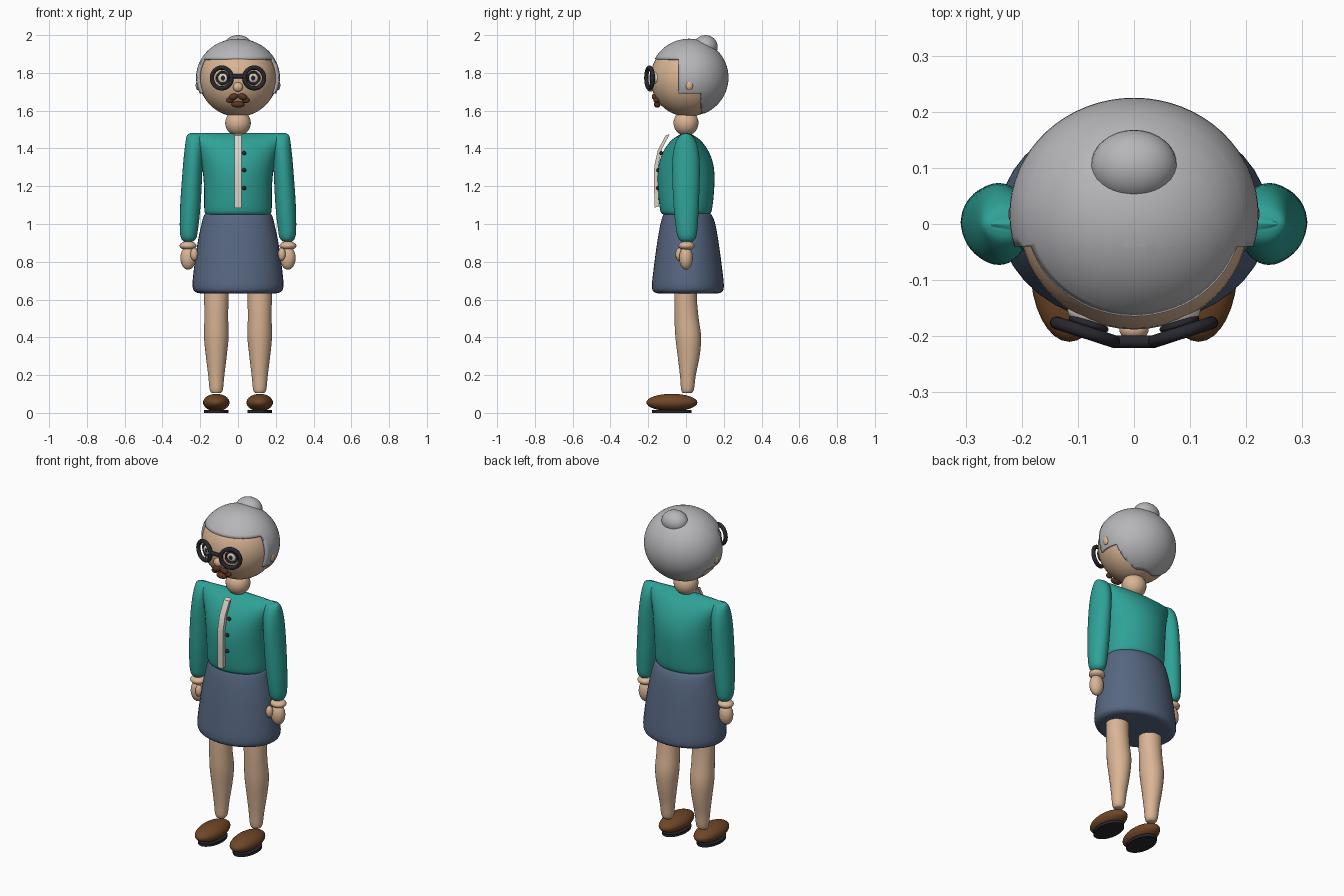
import bpy, bmesh
from math import sin, cos, pi, radians
from mathutils import Matrix, Vector, Euler

cube = bpy.data.objects.get("Cube")
if cube:
    bpy.data.objects.remove(cube, do_unlink=True)


def material(name, r, g, b):
    m = bpy.data.materials.new(name)
    m.use_nodes = True
    m.diffuse_color = (r, g, b, 1)
    node = next(n for n in m.node_tree.nodes if n.type == 'BSDF_PRINCIPLED')
    node.inputs["Base Color"].default_value = (r, g, b, 1)
    node.inputs["Roughness"].default_value = 0.7
    return m


SKIN = material("skin", .70, .46, .30)
HAIR = material("grey hair", .47, .47, .49)
TEAL = material("teal knit", .028, .36, .31)
SKIRT = material("slate blue", .095, .135, .22)
SHOE = material("brown leather", .16, .062, .02)
BLACK = material("black", .02, .02, .027)
CREAM = material("cream", .72, .65, .58)
LIPS = material("dark brown", .11, .035, .015)


def finish(name, bm, mat, angle=45):
    bmesh.ops.recalc_face_normals(bm, faces=bm.faces)
    me = bpy.data.meshes.new(name)
    bm.to_mesh(me)
    bm.free()
    me.materials.append(mat)
    me.shade_smooth()
    me.set_sharp_from_angle(angle=radians(angle))
    ob = bpy.data.objects.new(name, me)
    bpy.context.collection.objects.link(ob)
    return ob


def placed(pos, scale, rot=(0, 0, 0)):
    return Matrix.LocRotScale(Vector(pos), Euler(rot), Vector(scale))


def ball(name, pos, radii, mat, rot=(0, 0, 0), seg=32):
    bm = bmesh.new()
    bmesh.ops.create_uvsphere(bm, u_segments=seg, v_segments=seg // 2, radius=1,
                              matrix=placed(pos, radii, rot))
    return finish(name, bm, mat)


def disc(name, pos, radii, mat, rot=(0, 0, 0)):
    bm = bmesh.new()
    bmesh.ops.create_cone(bm, cap_ends=True, segments=32, radius1=1, radius2=1,
                          depth=2, matrix=placed(pos, radii, rot))
    return finish(name, bm, mat)


def bridge_rings(bm, rings):
    for a, b in zip(rings, rings[1:]):
        for i in range(len(a)):
            j = (i + 1) % len(a)
            bm.faces.new((a[i], a[j], b[j], b[i]))


def loft(name, stations, mat, side=1, seg=40, steps=4):
    """Elliptical sections (x, y, z, rx, ry) joined by a smooth spline."""
    pts = [Vector(s) for s in stations]
    pts = [pts[0]] + pts + [pts[-1]]
    path = []
    for p, q, r, s in zip(pts, pts[1:], pts[2:], pts[3:]):
        for k in range(steps):
            t = k / steps
            path.append(.5 * (2 * q + (r - p) * t + (2 * p - 5 * q + 4 * r - s) * t ** 2
                              + (3 * q - p - 3 * r + s) * t ** 3))
    path.append(pts[-1])
    bm = bmesh.new()
    rings = []
    for x, y, z, rx, ry in path:
        rx, ry = max(rx, .002), max(ry, .002)
        rings.append([bm.verts.new((side * (x + rx * cos(2 * pi * i / seg)),
                                    y + ry * sin(2 * pi * i / seg), z)) for i in range(seg)])
    bridge_rings(bm, rings)
    bm.faces.new(rings[0])
    bm.faces.new(rings[-1])
    return finish(name, bm, mat, 60)


def torus(name, pos, major, minor, mat, rot):
    bm = bmesh.new()
    m = placed(pos, (1, 1, 1), rot)
    rings = []
    for i in range(40):
        a = 2 * pi * i / 40
        ring = []
        for j in range(12):
            b = 2 * pi * j / 12
            r = major + minor * cos(b)
            ring.append(bm.verts.new(m @ Vector((r * cos(a), r * sin(a), minor * sin(b)))))
        rings.append(ring)
    bridge_rings(bm, rings + rings[:1])
    return finish(name, bm, mat)


# Head, neck and nose
ball("head", (0, .01, 1.77), (.205, .198, .202), SKIN, seg=48)
ball("neck", (0, 0, 1.535), (.068, .066, .068), SKIN)
ball("nose", (0, -.188, 1.725), (.026, .02, .025), SKIN)

# Hair cap, cut along a stepped hairline
bm = bmesh.new()
bmesh.ops.create_uvsphere(bm, u_segments=64, v_segments=32, radius=1,
                          matrix=placed((0, .017, 1.775), (.222, .208, .206)))
for co, no in (((0, 0, 1.875), (0, 0, 1)), ((0, 0, 1.69), (0, 0, 1)), ((0, 0, 1.585), (0, 0, 1)),
               ((0, -.04, 0), (0, 1, 0)), ((0, .08, 0), (0, 1, 0))):
    bmesh.ops.bisect_plane(bm, geom=bm.verts[:] + bm.edges[:] + bm.faces[:],
                           plane_co=co, plane_no=no)


def below_hairline(f):
    c = f.calc_center_median()
    return (c.y < -.04 and c.z < 1.875) or (c.y < .08 and c.z < 1.69) or c.z < 1.585


bmesh.ops.delete(bm, geom=[f for f in bm.faces if below_hairline(f)], context='FACES')
hair = finish("hair", bm, HAIR)
shell = hair.modifiers.new("thickness", 'SOLIDIFY')
shell.thickness = .015
shell.offset = -1
ball("hair_bun", (0, .103, 1.938), (.077, .065, .062), HAIR)

# Lips
ball("lower_lip", (0, -.152, 1.633), (.034, .018, .017), LIPS)
for s, side in ((1, "left"), (-1, "right")):
    ball(side + "_upper_lip", (s * .024, -.165, 1.674), (.026, .016, .017), LIPS, (0, s * .35, 0))
    ball(side + "_mouth_corner", (s * .042, -.156, 1.655), (.02, .016, .015), LIPS)

# Blouse, skirt, button band
loft("blouse", [(0, 0, 1.05, .165, .115), (0, 0, 1.07, .178, .136), (0, 0, 1.2, .18, .15),
                (0, 0, 1.3, .19, .147), (0, 0, 1.38, .21, .122), (0, 0, 1.44, .238, .08),
                (0, 0, 1.472, .26, .035), (0, 0, 1.482, .25, .004)], TEAL)
loft("skirt", [(0, .01, .632, .18, .14), (0, .01, .637, .22, .175), (0, .01, .665, .24, .19),
               (0, .01, .75, .235, .183), (0, .01, .9, .214, .163), (0, .01, 1.0, .193, .145),
               (0, .008, 1.045, .18, .13), (0, .005, 1.06, .165, .118)], SKIRT)

bm = bmesh.new()
band = [(-.155, 1.09), (-.158, 1.2), (-.157, 1.31), (-.138, 1.395), (-.097, 1.472)]
rings = []
for y, z in band:
    rings.append([bm.verts.new((sx * .018, y + sy * .011, z + sy * .004))
                  for sx, sy in ((-1, -1), (1, -1), (1, 1), (-1, 1))])
bridge_rings(bm, rings)
bm.faces.new(rings[0])
bm.faces.new(rings[-1])
finish("button_band", bm, CREAM, 35)
for i, (y, z) in enumerate(((-.131, 1.375), (-.148, 1.285), (-.149, 1.19))):
    ball("button_%d" % (i + 1), (.033, y, z), (.011, .009, .011), BLACK, seg=16)

# Glasses bridge
bridge = disc("glasses_bridge", (0, -.21, 1.782), (.011, .011, .032), BLACK, (0, pi / 2, 0))

for s, side in ((1, "left"), (-1, "right")):
    n = side + "_"
    turn = s * radians(18)
    # Face details
    torus(n + "glasses_rim", (s * .086, -.193, 1.773), .055, .0115, BLACK, (pi / 2, 0, turn))
    ball(n + "eye", (s * .08, -.162, 1.773), (.04, .022, .034), CREAM, (0, 0, turn))
    torus(n + "eyelid", (s * .081, -.178, 1.773), .031, .006, BLACK, (pi / 2, 0, turn))
    ball(n + "pupil", (s * .08, -.178, 1.773), (.015, .009, .016), BLACK, (0, 0, turn), 16)
    ball(n + "ear", (s * .211, .018, 1.735), (.013, .02, .027), SKIN)
    # Arm and hand
    loft(n + "sleeve", [(.225, 0, 1.478, .035, .012), (.228, 0, 1.465, .044, .035),
                        (.232, 0, 1.41, .049, .062), (.24, 0, 1.3, .052, .073),
                        (.252, .001, 1.1, .054, .067), (.26, .004, .97, .048, .056),
                        (.261, .005, .925, .04, .046), (.262, .005, .908, .025, .03)], TEAL, s)
    ball(n + "wrist", (s * .264, .003, .885), (.045, .042, .024), SKIN)
    ball(n + "hand", (s * .264, 0, .82), (.041, .036, .062), SKIN)
    ball(n + "thumb", (s * .232, -.036, .84), (.02, .02, .034), SKIN, seg=20)
    # Leg and shoe
    loft(n + "leg", [(.115, 0, .7, .064, .06), (.115, -.002, .6, .064, .06),
                     (.115, .003, .5, .063, .064), (.115, .012, .4, .065, .068),
                     (.115, .014, .3, .055, .058), (.115, .01, .2, .043, .042),
                     (.115, .008, .125, .035, .034), (.115, .006, .105, .025, .024)], SKIN, s)
    ball(n + "shoe", (s * .115, -.075, .055), (.07, .135, .046), SHOE)
    disc(n + "sole", (s * .115, -.075, .008), (.064, .105, .008), BLACK)
